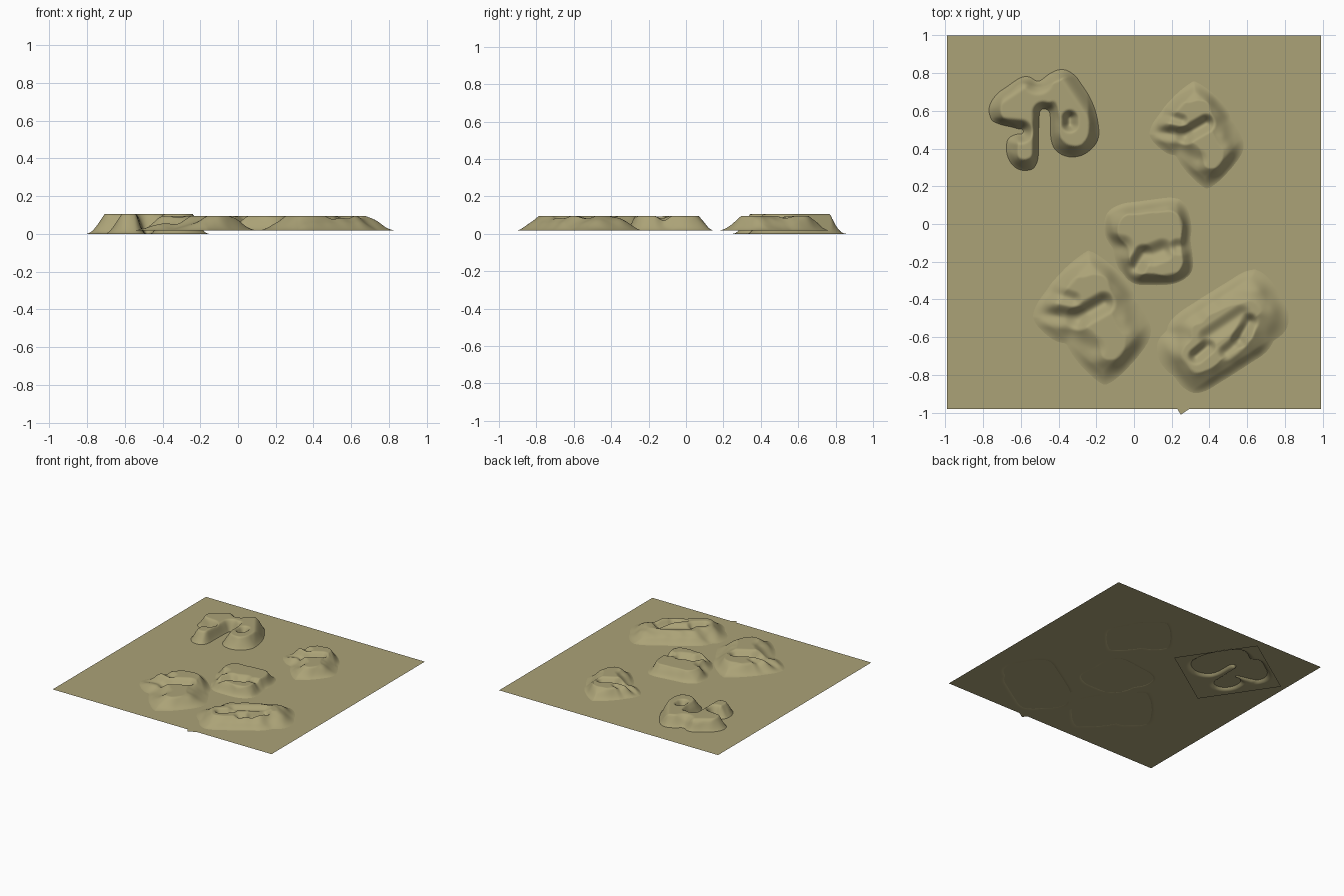
import bpy, bmesh
from math import radians
from mathutils import Matrix, Vector, noise

cube = bpy.data.objects.get("Cube")
if cube:
    bpy.data.objects.remove(cube, do_unlink=True)

# One sandy colour for everything
sand = bpy.data.materials.new("dry_sand")
sand.use_nodes = True
colour = (0.41, 0.365, 0.185, 1)
sand.diffuse_color = colour
bsdf = sand.node_tree.nodes["Principled BSDF"]
bsdf.inputs["Base Color"].default_value = colour
bsdf.inputs["Roughness"].default_value = 0.9

GROUND = 0.02


def finish(bm, name):
    mesh = bpy.data.meshes.new(name)
    bm.to_mesh(mesh)
    bm.free()
    for poly in mesh.polygons:
        poly.use_smooth = True
    mesh.materials.append(sand)
    obj = bpy.data.objects.new(name, mesh)
    bpy.context.collection.objects.link(obj)
    return obj


def smooth(t):
    t = min(1, max(0, t))
    return t * t * (3 - 2 * t)


def falloff(p, feature):
    """1 on the line from a to b, fading to 0 at the given radius."""
    ax, ay, bx, by, radius = feature[:5]
    a, ab = Vector((ax, ay)), Vector((bx - ax, by - ay))
    t = min(1, max(0, (p - a).dot(ab) / max(ab.length_squared, 1e-9)))
    return smooth(1 - (p - a - ab * t).length / radius)


def hill(name, centre, size, angle, ridges, gullies, base, cap, scale=1, rough=0.15):
    """Rotated sheet raised along ridges, cut by gullies, flattened at the cap."""
    bm = bmesh.new()
    bmesh.ops.create_grid(bm, x_segments=90, y_segments=90, size=0.5)
    turn = Matrix.Rotation(radians(angle), 2)
    for v in bm.verts:
        edge = smooth((0.5 - max(abs(v.co.x), abs(v.co.y))) * 6)
        p = turn @ Vector((v.co.x * size[0], v.co.y * size[1]))
        h = sum((f[5] * falloff(p, f)) ** 3 for f in ridges) ** (1 / 3)
        h *= 1 + rough * noise.noise(Vector((p.x * 13, p.y * 13, size[0])))
        h = min(h, cap - base)
        for f in gullies:
            h *= 1 - f[5] * falloff(p, f)
        p = p * scale
        v.co = (centre[0] + p.x, centre[1] + p.y, base + h * edge)
    return finish(bm, name)


# Flat ground sheet
bm = bmesh.new()
bmesh.ops.create_grid(bm, x_segments=1, y_segments=1, size=0.99,
                      matrix=Matrix.Translation((0, 0.01, GROUND)))
finish(bm, "ground")

# Steep forked mesa on a sunken sheet; entries are ax, ay, bx, by, radius, amount
hill("forked_mesa", (-0.48, 0.52), (0.64, 0.65), 34,
     [(-.15, .1, -.1, .14, .18, .17), (.16, -.03, .16, .17, .17, .19),
      (-.1, .13, .12, .2, .14, .13), (-.1, -.14, -.09, .05, .13, .13)],
     [(0, -.25, 0, .07, .065, 1), (-.24, -.02, -.12, -.03, .07, .9),
      (.14, .01, .14, .04, .05, .6), (-.02, .3, -.03, .25, .09, .7)],
     0, 0.105)

# Two matching split hills
split_ridges = [(-.1, .13, -.01, .16, .24, .1), (-.17, .04, .02, .1, .2, .075),
                (.03, -.02, .08, -.12, .25, .1), (.08, -.2, .12, -.12, .2, .05)]
split_gullies = [(-.28, .02, -.1, 0, .07, .6), (-.1, 0, .04, .08, .07, .65),
                 (-.14, -.1, -.02, -.16, .08, .25), (-.24, .14, -.12, .1, .05, .25)]
for name, centre, scale in (("split_hill_front", (-0.2, -0.5), 1),
                            ("split_hill_back", (0.35, 0.47), 0.8)):
    hill(name, centre, (0.64, 0.56), -42, split_ridges, split_gullies,
         GROUND - 0.003, 0.095, scale)

# Central hill with a bowl open at the front
hill("crater_hill", (0.08, -0.1), (0.52, 0.52), 10,
     [(-.1, .08, .1, .1, .16, .13), (.1, .07, .12, -.1, .13, .13),
      (-.03, -.11, .1, -.12, .13, .12), (-.08, .06, -.05, -.06, .15, .1),
      (0, 0, .05, 0, .15, .09)],
     [(.02, -.06, .07, -.04, .07, .45), (-.07, -.13, -.03, -.06, .06, .6),
      (-.2, -.01, -.14, -.02, .07, .4), (.19, -.02, .15, -.02, .05, .3)],
     GROUND - 0.003, 0.095)

# Long diagonal ridge with hollows along its crest
hill("long_ridge", (0.47, -0.58), (0.84, 0.48), 33,
     [(-.13, -.1, .04, .02, .2, .11), (-.12, -.17, .12, -.02, .17, .08),
      (-.12, .02, .14, .17, .2, .08), (.08, .02, .2, .1, .18, .07),
      (-.22, -.1, -.1, -.12, .16, .05)],
     [(.09, -.03, .14, .06, .055, .65), (-.14, -.12, -.08, -.07, .05, .55),
      (-.08, -.02, .1, .1, .06, .3), (.02, -.1, .08, -.05, .05, .35)],
     GROUND - 0.003, 0.095)
